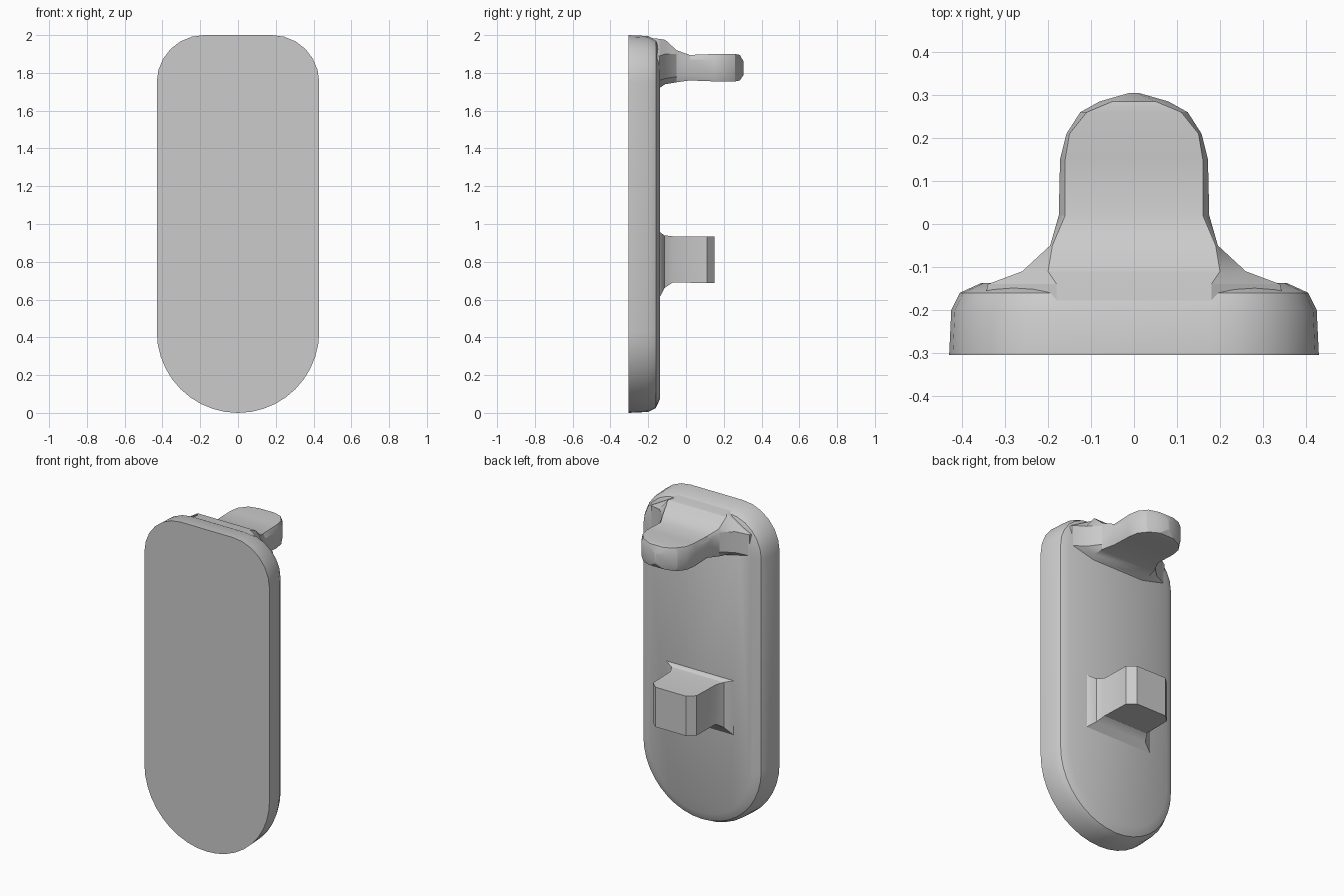
import bpy, bmesh
from math import sin, cos, pi, radians

cube = bpy.data.objects.get("Cube")
if cube:
    bpy.data.objects.remove(cube, do_unlink=True)

grey = bpy.data.materials.new("plain grey")
grey.use_nodes = True
colour = (0.6, 0.6, 0.6, 1)
grey.diffuse_color = colour
grey.node_tree.nodes["Principled BSDF"].inputs["Base Color"].default_value = colour


def loft(name, rings, angle):
    """Join equal-length point rings into a closed solid."""
    bm = bmesh.new()
    loops = [[bm.verts.new(p) for p in ring] for ring in rings]
    for a, b in zip(loops, loops[1:]):
        for i in range(len(a)):
            j = (i + 1) % len(a)
            bm.faces.new((a[i], a[j], b[j], b[i]))
    bm.faces.new(loops[0])
    bm.faces.new(loops[-1])
    bmesh.ops.recalc_face_normals(bm, faces=bm.faces)
    mesh = bpy.data.meshes.new(name)
    bm.to_mesh(mesh)
    bm.free()
    mesh.materials.append(grey)
    ob = bpy.data.objects.new(name, mesh)
    bpy.context.collection.objects.link(ob)
    bpy.ops.object.select_all(action="DESELECT")
    ob.select_set(True)
    bpy.context.view_layer.objects.active = ob
    bpy.ops.object.shade_smooth_by_angle(angle=radians(angle))
    return ob


def arc(cx, cz, rx, rz, start, end, steps):
    return [(cx + rx * cos(t), cz + rz * sin(t))
            for t in (start + (end - start) * i / steps for i in range(steps + 1))]


def plate_ring(y, inset):
    """Plate outline: round bottom, rounded top corners."""
    w, top = 0.43 - inset, 0.25 - inset
    pts = arc(0, 0.43, w, w, pi, 2 * pi, 20)
    pts += arc(0.18, 1.75, top, top, 0, pi / 2, 6)
    pts += arc(-0.18, 1.75, top, top, pi / 2, pi, 6)
    return [(x, y, z) for x, z in pts]


def chamfered_ring(y, top_w, w, top, shoulder, hip, bottom):
    """Mirrored eight-point cross-section."""
    half = [(top_w, top), (w, shoulder), (w, hip), (top_w, bottom)]
    return [(x, y, z) for x, z in half] + [(-x, y, z) for x, z in reversed(half)]


# Back plate with softened rear edge
loft("plate", [plate_ring(y, d) for y, d in
               [(-0.305, 0), (-0.2, 0.005), (-0.16, 0.025), (-0.137, 0.075)]], 30)

# Flared upper hook
loft("upper_hook", [chamfered_ring(*s) for s in [
    (-0.24, 0.18, 0.36, 1.99, 1.88, 1.78, 1.74),
    (-0.14, 0.18, 0.34, 1.98, 1.89, 1.76, 1.72),
    (-0.11, 0.20, 0.26, 1.975, 1.90, 1.77, 1.74),
    (-0.05, 0.19, 0.195, 1.92, 1.90, 1.78, 1.75),
    (0.02, 0.16, 0.175, 1.895, 1.87, 1.79, 1.76),
    (0.15, 0.16, 0.172, 1.90, 1.87, 1.79, 1.755),
    (0.21, 0.15, 0.157, 1.90, 1.87, 1.79, 1.755),
    (0.26, 0.11, 0.125, 1.90, 1.87, 1.79, 1.755),
    (0.285, 0.05, 0.08, 1.895, 1.86, 1.79, 1.76),
    (0.305, 0.005, 0.01, 1.86, 1.85, 1.80, 1.79)]], 25)


# Lower peg with filleted root and chamfered tip
def peg_ring(y, w, top, bottom):
    return [(w, y, top), (w, y, bottom), (-w, y, bottom), (-w, y, top)]


loft("lower_peg", [peg_ring(*s) for s in [
    (-0.16, 0.25, 0.96, 0.59),
    (-0.135, 0.23, 0.955, 0.62),
    (-0.115, 0.18, 0.94, 0.66),
    (-0.07, 0.155, 0.935, 0.69),
    (0.11, 0.15, 0.935, 0.688),
    (0.15, 0.105, 0.935, 0.688)]], 30)
